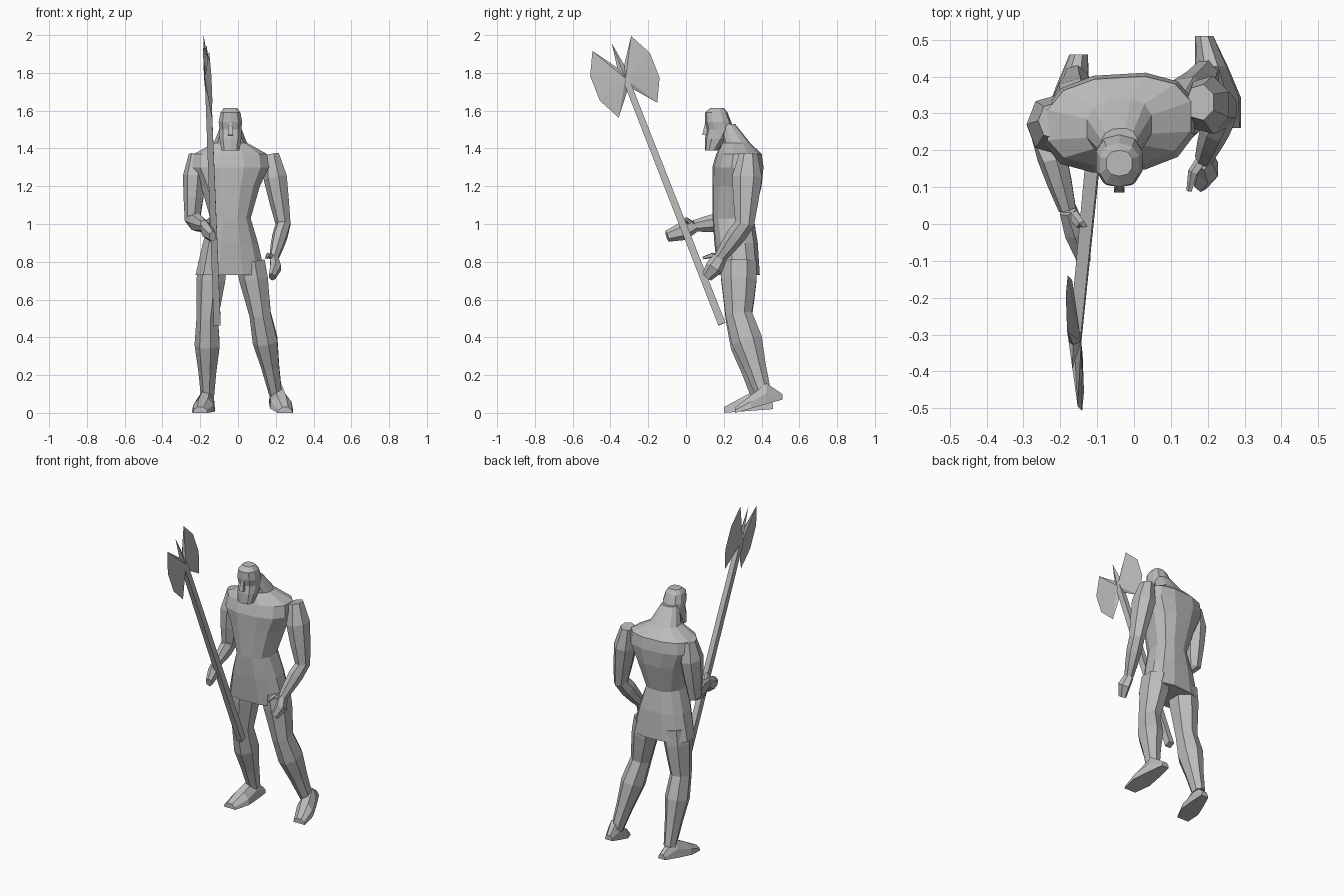
import bpy
import bmesh
from math import sin, cos, pi, copysign
from mathutils import Vector

cube = bpy.data.objects.get("Cube")
if cube:
    bpy.data.objects.remove(cube)

grey = bpy.data.materials.new("stone grey")
grey.use_nodes = True
grey.diffuse_color = (0.5, 0.5, 0.5, 1)
grey.node_tree.nodes["Principled BSDF"].inputs["Base Color"].default_value = grey.diffuse_color


def finish(name, bm):
    """Turn the mesh into a flat shaded grey object."""
    bmesh.ops.recalc_face_normals(bm, faces=bm.faces)
    mesh = bpy.data.meshes.new(name)
    bm.to_mesh(mesh)
    bm.free()
    mesh.materials.append(grey)
    obj = bpy.data.objects.new(name, mesh)
    bpy.context.collection.objects.link(obj)


def skin(name, rings):
    """Join equal rings of points into a closed faceted skin."""
    bm = bmesh.new()
    loops = [[bm.verts.new(point) for point in ring] for ring in rings]
    for low, high in zip(loops, loops[1:]):
        for i in range(len(low)):
            bm.faces.new((low[i - 1], low[i], high[i], high[i - 1]))
    bm.faces.new(loops[0])
    bm.faces.new(loops[-1])
    finish(name, bm)


def circle(sides):
    """Unit directions with a flat side facing the first axis."""
    angles = [2 * pi * (i + 0.5) / sides for i in range(sides)]
    return [(cos(angle), sin(angle)) for angle in angles]


def boxy(value):
    return copysign(abs(value) ** 0.8, value)


def trunk(name, rows, sides, yaw):
    """Level boxy rings from rows of (height, half width, front, back)."""
    rings = []
    for z, half, front, back in rows:
        middle, depth = (front + back) / 2, (back - front) / 2
        rings.append([(half * boxy(c) - 0.04,
                       middle + depth * boxy(s) + yaw * half * boxy(c), z)
                      for c, s in circle(sides)])
    skin(name, rings)


def limb(name, joints, widths, depth, sides=7):
    """Rings square to the path of joints; widths are spread evenly over it."""
    joints = [Vector(joint) for joint in joints]
    steps = (len(widths) - 1) // (len(joints) - 1)
    path = [a.lerp(b, i / steps) for a, b in zip(joints, joints[1:]) for i in range(steps)]
    path.append(joints[-1])
    rings = []
    for k, width in enumerate(widths):
        along = (path[min(k + 1, len(path) - 1)] - path[max(k - 1, 0)]).normalized()
        across = (Vector((1, 0, 0)) - along * along.x).normalized()
        up = along.cross(across) * depth
        rings.append([path[k] + (across * c + up * s) * width for c, s in circle(sides)])
    skin(name, rings)


def foot(name, heel, toe):
    """Wedge from heel to toe, highest below the ankle, widest at the ball."""
    heel, toe = Vector(heel), Vector(toe)
    widths, heights = (0.025, 0.045, 0.06, 0.04), (0.03, 0.11, 0.07, 0.03)
    rings = []
    for k, (width, height) in enumerate(zip(widths, heights)):
        sole = heel.lerp(toe, k / (len(widths) - 1))
        corners = [(1, 0), (0.9, 0.5), (0.4, 1), (-0.4, 1), (-0.9, 0.5), (-1, 0)]
        rings.append([sole + Vector((width * x, 0, height * z)) for x, z in corners])
    skin(name, rings)


# Tunic, chest and sloping neck
trunk("tunic", [
    (0.73, 0.19, 0.17, 0.39),
    (0.9, 0.15, 0.15, 0.38),
    (1.03, 0.11, 0.14, 0.36),
    (1.2, 0.16, 0.14, 0.4),
    (1.3, 0.21, 0.14, 0.41),
    (1.37, 0.2, 0.16, 0.4),
    (1.43, 0.09, 0.19, 0.34),
    (1.53, 0.05, 0.17, 0.26)], sides=12, yaw=0.06)

# Head with beard, brow and nose
trunk("head", [
    (1.39, 0.05, 0.1, 0.17),
    (1.45, 0.06, 0.1, 0.22),
    (1.5, 0.06, 0.11, 0.25),
    (1.54, 0.065, 0.1, 0.24),
    (1.59, 0.055, 0.1, 0.22),
    (1.615, 0.036, 0.13, 0.2)], sides=10, yaw=0)
limb("nose", [(-0.04, 0.11, 1.54), (-0.04, 0.1, 1.47)], (0.01, 0.02), depth=1, sides=4)

# Arms: the left one hangs, the right one reaches forward to the weapon
left_wrist, right_wrist = (0.19, 0.18, 0.82), (-0.18, 0.04, 0.99)
arms = {
    "left_arm": [(0.18, 0.33, 1.37), (0.24, 0.31, 1), left_wrist],
    "right_arm": [(-0.22, 0.28, 1.37), (-0.24, 0.25, 1.02), right_wrist]}
for name, joints in arms.items():
    limb(name, joints, (0.04, 0.065, 0.055, 0.042, 0.042, 0.035, 0.025), depth=1.25)

# Hands with a separate thumb
hands = {
    "left_hand": [left_wrist, (0.2, 0.15, 0.77), (0.18, 0.11, 0.72)],
    "right_hand": [right_wrist, (-0.16, -0.02, 0.96), (-0.135, -0.1, 0.935)]}
for name, joints in hands.items():
    limb(name, joints, (0.025, 0.032, 0.02), depth=1.5, sides=6)
thumbs = {
    "left_thumb": [left_wrist, (0.16, 0.14, 0.835), (0.15, 0.09, 0.82)],
    "right_thumb": [right_wrist, (-0.145, 0, 1.025), (-0.125, -0.02, 1.01)]}
for name, joints in thumbs.items():
    limb(name, joints, (0.018, 0.014, 0.008), depth=1, sides=5)

# Legs: the right one carries the weight, the left one trails
legs = {
    "left_leg": [(0.07, 0.28, 0.8), (0.12, 0.28, 0.52), (0.2, 0.41, 0.1)],
    "right_leg": [(-0.13, 0.28, 0.8), (-0.16, 0.28, 0.5), (-0.16, 0.39, 0.08)]}
for name, joints in legs.items():
    limb(name, joints, (0.08, 0.08, 0.07, 0.06, 0.07, 0.05, 0.036), depth=1.2)
foot("left_foot", heel=(0.19, 0.51, 0.07), toe=(0.25, 0.26, 0))
foot("right_foot", heel=(-0.15, 0.46, 0.02), toe=(-0.2, 0.2, 0))

# Axe: a square shaft leaning forward
butt, tip = Vector((-0.11, 0.19, 0.47)), Vector((-0.16, -0.32, 1.77))
limb("axe_shaft", [butt, tip], (0.026, 0.022), depth=1.1, sides=4)

# Double blade: half an outline mirrored about the shaft, thinning to its edge
half = [(0.02, 0.07), (0.11, 0.2), (0.17, 0.08), (0.17, -0.06), (0.11, -0.18), (0.02, -0.07)]
outline = [(0, 0.2)] + half + [(-x, z) for x, z in reversed(half)]
rise = (tip - butt).normalized()
side = rise.cross(Vector((1, 0.14, 0)))
bm = bmesh.new()
rim = [bm.verts.new(tip + side * x + rise * z) for x, z in outline]
for thickness in (-0.017, 0.017):
    centre = bm.verts.new(tip + Vector((thickness, 0, 0)))
    for i in range(len(rim)):
        bm.faces.new((centre, rim[i - 1], rim[i]))
finish("axe_blade", bm)
